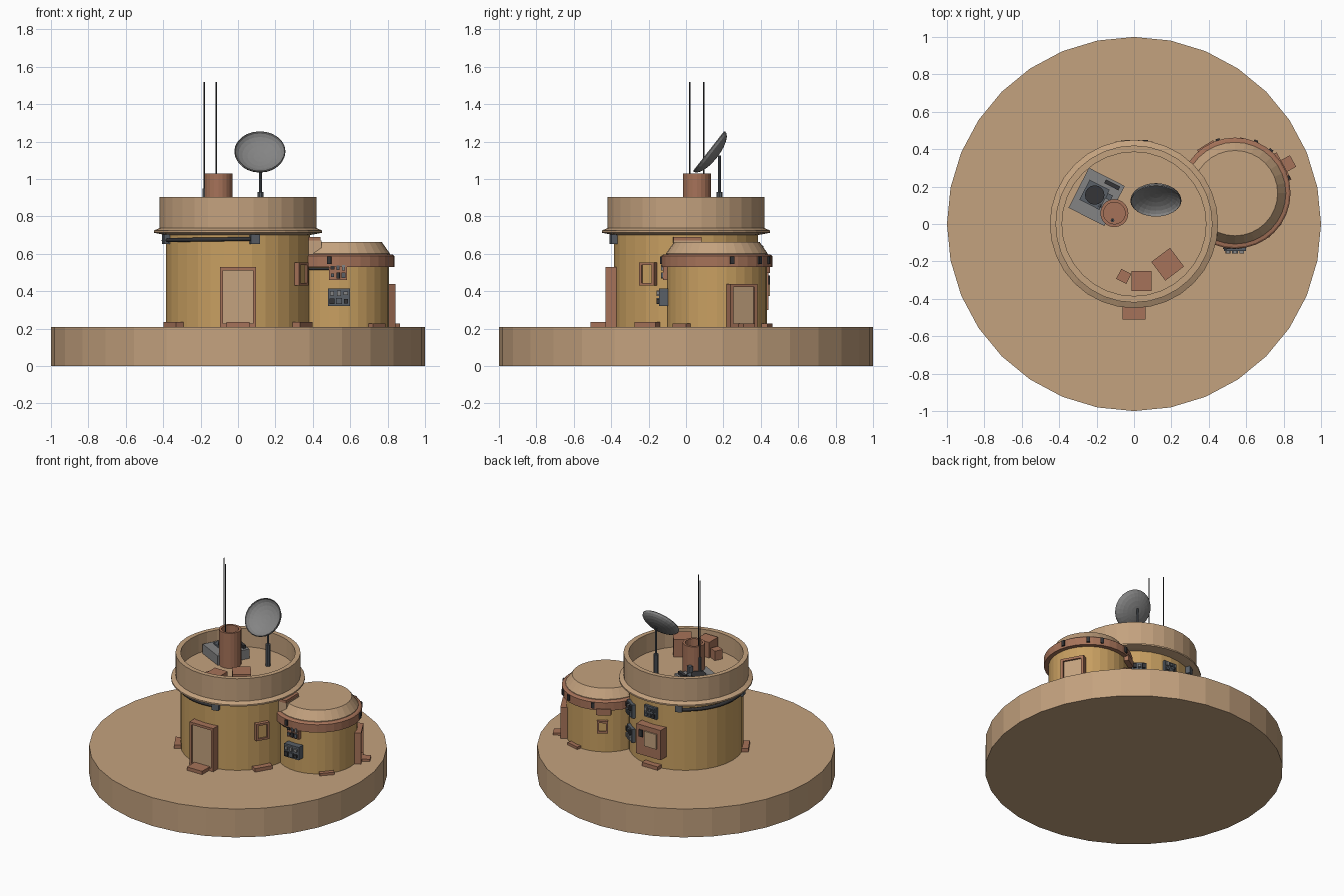
import bpy, bmesh, math, random
from math import sin, cos, pi, radians
from mathutils import Matrix, Vector

random.seed(4)
if "Cube" in bpy.data.objects:
    bpy.data.objects.remove(bpy.data.objects["Cube"])


def material(name, *rgb):
    m = bpy.data.materials.new(name)
    m.use_nodes = True
    m.diffuse_color = (*rgb, 1)
    node = next(n for n in m.node_tree.nodes if n.type == "BSDF_PRINCIPLED")
    node.inputs["Base Color"].default_value = (*rgb, 1)
    return m


SAND = material("sand", 0.55, 0.36, 0.21)
OCHRE = material("ochre wall", 0.58, 0.35, 0.12)
RUST = material("rust brown", 0.38, 0.17, 0.1)
GREY = material("metal grey", 0.23, 0.23, 0.23)
STEEL = material("blue steel", 0.1, 0.115, 0.135)
DARK = material("dark metal", 0.035, 0.035, 0.038)

TOWER = Vector((0, 0, 0))
ANNEX = Vector((0.54, 0.165, 0))
GROUND = 0.21
ROOF = 0.77


def finish(name, bm, mat, matrix=None, smooth=False):
    bmesh.ops.recalc_face_normals(bm, faces=bm.faces)
    mesh = bpy.data.meshes.new(name)
    bm.to_mesh(mesh)
    bm.free()
    mesh.materials.append(mat)
    for p in mesh.polygons:
        p.use_smooth = smooth
    ob = bpy.data.objects.new(name, mesh)
    bpy.context.collection.objects.link(ob)
    if matrix:
        ob.matrix_world = matrix
    return ob


def lathe(name, profile, mat, at=(0, 0, 0), sides=32, matrix=None, smooth=False):
    """Spin (radius, height) points round z; zero radius closes an end."""
    bm = bmesh.new()
    rings = []
    for r, z in profile:
        n = sides if r > 0 else 1
        rings.append([bm.verts.new((r * cos(2 * pi * i / sides), r * sin(2 * pi * i / sides), z))
                      for i in range(n)])
    for a, b in zip(rings, rings[1:]):
        for i in range(sides):
            j = (i + 1) % sides
            quad = [a[i % len(a)], a[j % len(a)], b[j % len(b)], b[i % len(b)]]
            bm.faces.new(list(dict.fromkeys(quad)))
    return finish(name, bm, mat, matrix or Matrix.Translation(at), smooth)


def rod(name, at, r, z0, z1, mat, sides=10):
    return lathe(name, [(0, z0), (r, z0), (r, z1), (0, z1)], mat, (at[0], at[1], 0), sides)


def box(name, size, matrix, mat):
    bm = bmesh.new()
    bmesh.ops.create_cube(bm, size=1)
    bmesh.ops.scale(bm, vec=size, verts=bm.verts)
    return finish(name, bm, mat, matrix)


def wall(centre, angle, r, z, u=0):
    """Frame on a round wall: x runs along the wall, -y points outward."""
    return (Matrix.Translation(centre) @ Matrix.Rotation(radians(angle + 90), 4, "Z")
            @ Matrix.Translation((u, -r, z)))


def wall_box(name, centre, angle, r, z, size, mat, u=0):
    return box(name, size, wall(centre, angle, r, z, u), mat)


def framed(name, centre, angle, r, z, w, h, depth, mat, bar=0.018):
    """Raised rectangular frame with a recessed panel."""
    for s in (-1, 1):
        wall_box(name + "_jamb", centre, angle, r, z, (bar, depth, h), RUST, s * (w - bar) / 2)
        wall_box(name + "_rail", centre, angle, r, z + s * (h - bar) / 2, (w - 2 * bar, depth, bar), RUST)
    wall_box(name + "_panel", centre, angle, r - 0.012, z, (w - 2 * bar, depth, h - 2 * bar), mat)


def control_panel(name, centre, angle, r, z, w, h, mat, depth=0.03):
    """Back plate carrying a grid of small raised units."""
    wall_box(name, centre, angle, r, z, (w, depth, h), mat)
    for i in range(3):
        for j in range(2):
            size = (w * random.uniform(0.15, 0.26), 0.024, h * random.uniform(0.2, 0.36))
            wall_box(name + "_unit", centre, angle, r + depth / 2, z + (j - 0.5) * h * 0.45, size,
                     random.choice((DARK, STEEL, GREY)), (i - 1) * w * 0.31)


def pipe(name, points, r, mat):
    curve = bpy.data.curves.new(name, "CURVE")
    curve.dimensions = "3D"
    curve.bevel_depth = r
    curve.bevel_resolution = 1
    curve.use_fill_caps = True
    spline = curve.splines.new("POLY")
    spline.points.add(len(points) - 1)
    for p, co in zip(spline.points, points):
        p.co = (*co, 1)
    curve.materials.append(mat)
    ob = bpy.data.objects.new(name, curve)
    bpy.context.collection.objects.link(ob)


def arc(centre, r, a0, a1, z0, z1, n=24):
    out = []
    for i in range(n + 1):
        t = i / n
        a = radians(a0 + (a1 - a0) * t)
        out.append((centre.x + r * cos(a), centre.y + r * sin(a), z0 + (z1 - z0) * t))
    return out


# Ground disc
lathe("ground_disc", [(0, 0), (1, 0), (1, GROUND), (0, GROUND)], SAND)

# Main tower with flared parapet and sunken roof
lathe("tower_wall", [(0, 0.2), (0.385, 0.2), (0.385, 0.72), (0, 0.72)], OCHRE)
lathe("tower_parapet", [(0.38, 0.7), (0.41, 0.705), (0.45, 0.713), (0.45, 0.724), (0.42, 0.738),
                        (0.42, 0.905), (0.385, 0.905), (0.385, ROOF), (0, ROOF)], SAND)

# Annex with brown band and low cap
lathe("annex_wall", [(0, 0.2), (0.267, 0.2), (0.267, 0.56), (0, 0.56)], OCHRE, ANNEX)
lathe("annex_band", [(0.26, 0.53), (0.297, 0.53), (0.297, 0.588), (0.288, 0.595), (0.26, 0.6)], RUST, ANNEX)
lathe("annex_cap", [(0.272, 0.585), (0.272, 0.602), (0.228, 0.664), (0, 0.664)], SAND, ANNEX)
for a in (16, 50, 68, 108, -100):
    wall_box("band_clip", ANNEX, a, 0.298, 0.565, (0.022, 0.015, 0.04), DARK)
wall_box("band_bracket", ANNEX, 122, 0.285, 0.52, (0.1, 0.035, 0.045), RUST)

# Joint between tower and annex
wall_box("joint_cover", TOWER, 1, 0.41, 0.63, (0.15, 0.07, 0.08), SAND)
wall_box("joint_trim", TOWER, 1, 0.405, 0.68, (0.15, 0.07, 0.02), RUST)

# Doors and windows
framed("front_door", TOWER, -90, 0.4, 0.37, 0.195, 0.32, 0.06, SAND)
framed("side_door", ANNEX, 29, 0.275, 0.325, 0.165, 0.23, 0.05, SAND)
framed("tower_window", TOWER, -31, 0.39, 0.492, 0.095, 0.125, 0.04, OCHRE, 0.015)
framed("annex_window", ANNEX, 120, 0.268, 0.4, 0.075, 0.09, 0.035, OCHRE, 0.014)

# Steps and footing blocks
wall_box("front_step", TOWER, -90, 0.455, 0.222, (0.125, 0.11, 0.026), RUST)
wall_box("side_step", ANNEX, 29, 0.325, 0.218, (0.07, 0.06, 0.018), RUST)
for a in (-31, -149, 90):
    wall_box("tower_footing", TOWER, a, 0.4, 0.222, (0.13, 0.05, 0.028), RUST)
for a in (-43, 75):
    wall_box("annex_footing", ANNEX, a, 0.275, 0.218, (0.1, 0.04, 0.02), RUST)

# Control panels
control_panel("annex_upper_panel", ANNEX, -91, 0.272, 0.505, 0.095, 0.09, RUST)
control_panel("annex_lower_panel", ANNEX, -90, 0.285, 0.368, 0.12, 0.095, STEEL, 0.05)
control_panel("tower_back_panel", TOWER, 88, 0.385, 0.61, 0.1, 0.085, STEEL)
for z in (0.37, 0.55):
    control_panel("tower_side_panel", TOWER, 55, 0.39, z, 0.1, 0.1, STEEL)

# Back cabinet
wall_box("back_cabinet", TOWER, 90, 0.4, 0.41, (0.2, 0.08, 0.22), RUST)
wall_box("cabinet_hatch", TOWER, 90, 0.443, 0.43, (0.1, 0.012, 0.11), SAND, 0.02)
wall_box("cabinet_dial", TOWER, 90, 0.443, 0.46, (0.03, 0.012, 0.05), DARK, -0.06)

# Conduits
pipe("tower_conduit", arc(TOWER, 0.397, 118, 283, 0.665, 0.68), 0.012, DARK)
for a in (118, 195, 283):
    wall_box("conduit_box", TOWER, a, 0.395, 0.678, (0.05, 0.04, 0.05), STEEL)
pipe("annex_conduit", arc(ANNEX, 0.278, -125, -100, 0.52, 0.52, 6), 0.007, DARK)

# Roof crates
for x, y, w, d, top, turn in ((0.18, -0.215, 0.125, 0.125, 0.9, 37), (0.04, -0.305, 0.105, 0.105, 0.885, 0),
                              (-0.055, -0.28, 0.06, 0.06, 0.84, -27)):
    box("roof_crate", (w, d, top - ROOF), Matrix.Translation((x, y, (top + ROOF) / 2))
        @ Matrix.Rotation(radians(turn), 4, "Z"), RUST)

# Roof machine
machine = Matrix.Translation((-0.2, 0.145, 0.8)) @ Matrix.Rotation(radians(-27), 4, "Z")
box("machine_base", (0.215, 0.24, 0.08), machine, GREY)
box("machine_fan_plate", (0.12, 0.12, 0.012), machine @ Matrix.Translation((-0.015, 0.005, 0.045)), STEEL)
rod("machine_fan", (-0.21, 0.155), 0.052, 0.84, 0.86, DARK, 16)
box("machine_handle", (0.085, 0.022, 0.025), machine @ Matrix.Translation((0.045, 0.095, 0.05)), DARK)
box("machine_valve", (0.03, 0.03, 0.07), machine @ Matrix.Translation((0.06, 0.03, 0.06)), STEEL)

# Chimney and antennas
lathe("chimney", [(0, ROOF), (0.075, ROOF), (0.075, 1.03), (0.058, 1.03), (0.058, 0.92), (0, 0.92)],
      RUST, (-0.105, 0.058, 0), 20)
for at in ((-0.18, 0.095), (-0.115, 0.02)):
    rod("antenna_base", at, 0.01, 0.84, 0.95, STEEL, 8)
    rod("antenna", at, 0.004, 0.84, 1.52, DARK, 6)

# Dish on its mast
rod("dish_foot", (0.12, 0.18), 0.017, ROOF, 0.93, STEEL)
rod("dish_mast", (0.12, 0.18), 0.008, 0.9, 1.125, STEEL, 8)
R, DEPTH = 0.137, 0.052
bowl = [(R * sin(i * pi / 12), -DEPTH * cos(i * pi / 12)) for i in range(7)]
inner = [(r * 0.97, z + 0.005) for r, z in reversed(bowl[1:])] + [(0, 0.005 - DEPTH)]
tilt = Matrix.Translation((0.117, 0.125, 1.147)) @ Matrix.Rotation(radians(52), 4, "X")
lathe("dish", bowl + inner, GREY, sides=24, matrix=tilt)
